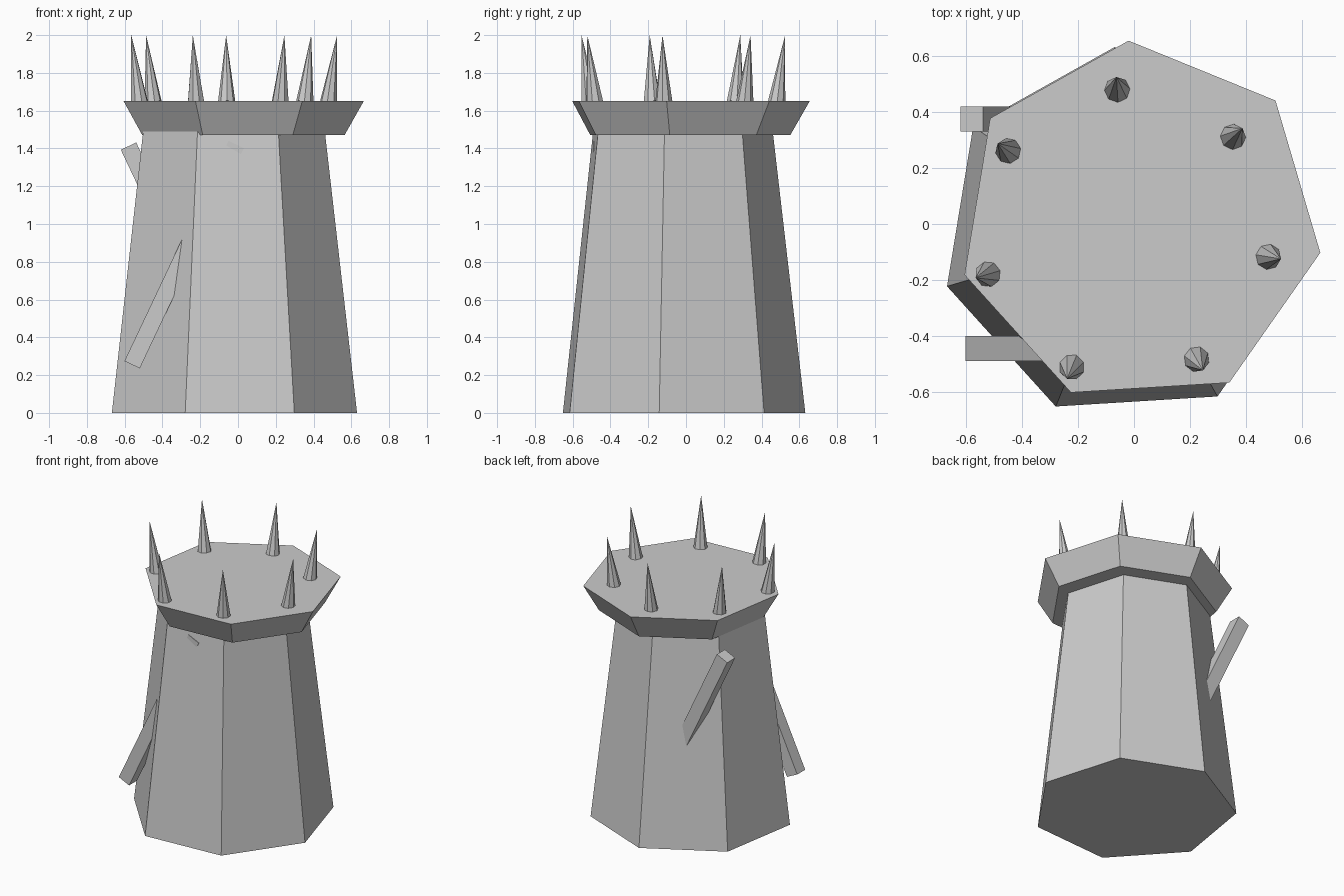
import bpy, bmesh
from math import radians, cos, sin
from mathutils import Vector

if "Cube" in bpy.data.objects:
    bpy.data.objects.remove(bpy.data.objects["Cube"])

SIDES = 7
START = radians(-9.3)
STEP = radians(360 / SIDES)
BODY_C = (-0.028, -0.034)
CAP_C = (0.021, 0.003)


def ring_point(centre, radius, z, i):
    a = START + i * STEP
    return Vector((centre[0] + radius * cos(a), centre[1] + radius * sin(a), z))


def finish(name, bm):
    bmesh.ops.recalc_face_normals(bm, faces=bm.faces)
    mesh = bpy.data.meshes.new(name)
    bm.to_mesh(mesh)
    bm.free()
    obj = bpy.data.objects.new(name, mesh)
    bpy.context.collection.objects.link(obj)
    return obj


def frustum(name, centre, r0, z0, r1, z1):
    bm = bmesh.new()
    low = [bm.verts.new(ring_point(centre, r0, z0, i)) for i in range(SIDES)]
    top = [bm.verts.new(ring_point(centre, r1, z1, i)) for i in range(SIDES)]
    bm.faces.new(low)
    bm.faces.new(top)
    for i in range(SIDES):
        j = (i + 1) % SIDES
        bm.faces.new((low[i], low[j], top[j], top[i]))
    return finish(name, bm)


def spike(name, base, tip):
    axis = tip - base
    bm = bmesh.new()
    bmesh.ops.create_cone(bm, cap_ends=True, segments=8, radius1=0.046,
                          radius2=0, depth=axis.length)
    obj = finish(name, bm)
    obj.location = (base + tip) / 2
    obj.rotation_euler = axis.to_track_quat('Z', 'Y').to_euler()


def beam(name, centre, length, tilt):
    bm = bmesh.new()
    bmesh.ops.create_cube(bm, size=1)
    bmesh.ops.scale(bm, vec=(0.09, 0.09, length), verts=bm.verts)
    obj = finish(name, bm)
    obj.location = centre
    obj.rotation_euler = (0, radians(tilt), 0)


# Tapered tower and flared crown
frustum("tower_body", BODY_C, 0.667, 0, 0.493, 1.5)
frustum("tower_crown", CAP_C, 0.55, 1.47, 0.653, 1.65)

# Ring of outward-leaning spikes
for i in range(SIDES):
    spike(f"spike_{i + 1}", ring_point(BODY_C, 0.515, 1.647, i),
          ring_point(BODY_C, 0.56, 2.0, i))

# Slanted beams running through the tower
beam("front_beam", (-0.285, -0.445, 0.838), 1.29, 25.3)
beam("back_beam", (-0.304, 0.375, 0.829), 1.29, -25.3)
